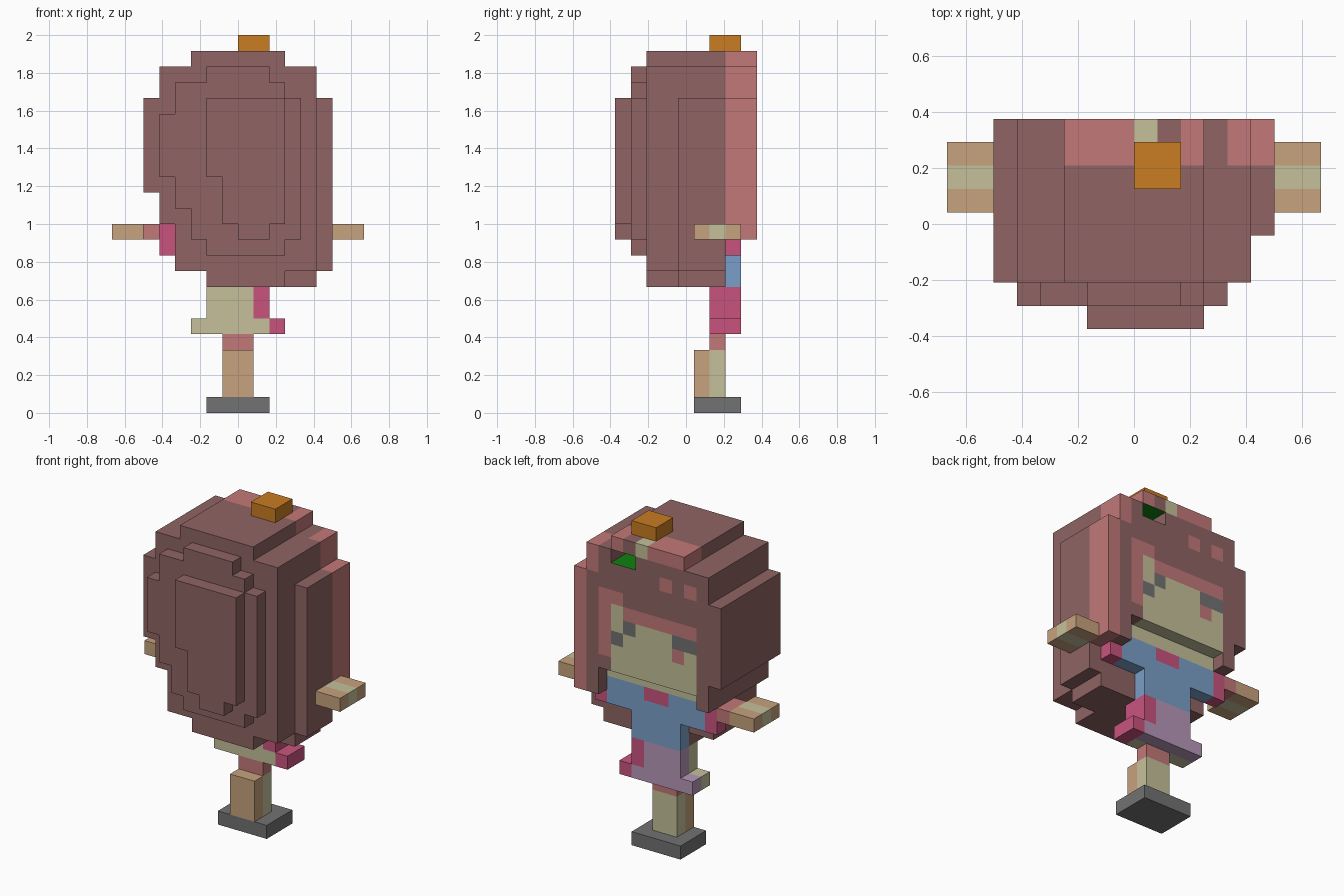
import bpy, bmesh
from itertools import product
from mathutils import Vector

cube = bpy.data.objects.get("Cube")
if cube:
    bpy.data.objects.remove(cube)

U = 1 / 12          # edge of one block
DEPTH = 4.5         # half depth in blocks


def linear(c):
    c /= 255
    return c / 12.92 if c <= 0.04045 else ((c + 0.055) / 1.055) ** 2.4


PALETTE = {
    "brown": "906464", "rose": "c27978", "khaki": "c5c09a", "tan": "c7a27d",
    "orange": "c87d22", "grey": "727272", "magenta": "c9547f",
    "blue": "7aa0c8", "purple": "b898ba", "green": "0f820f",
}
NAMES = list(PALETTE)
MATS = []
for name, code in PALETTE.items():
    mat = bpy.data.materials.new(name)
    mat.use_nodes = True
    rgba = [linear(v) for v in bytes.fromhex(code)] + [1]
    mat.diffuse_color = rgba
    mat.node_tree.nodes["Principled BSDF"].inputs["Base Color"].default_value = rgba
    MATS.append(mat)


def box(x0, x1, y0, y1, z0, z1):
    """Set of unit cells filling a block range."""
    return set(product(range(x0, x1), range(y0, y1), range(z0, z1)))


def part(name, cells, rule):
    """Skin a set of cells; rule is a colour name or a function of cell and side."""
    bm = bmesh.new()
    for cell in sorted(cells):
        for axis, side in product(range(3), (-1, 1)):
            near = list(cell)
            near[axis] += side
            if tuple(near) in cells:
                continue
            corners = []
            for a, b in ((0, 0), (1, 0), (1, 1), (0, 1)):
                p = Vector(cell)
                p[axis] += side > 0
                p[(axis + 1) % 3] += a
                p[(axis + 2) % 3] += b
                corners.append(bm.verts.new(((p.x) * U, (p.y - DEPTH) * U, p.z * U)))
            if side < 0:
                corners.reverse()
            face = bm.faces.new(corners)
            colour = rule if isinstance(rule, str) else rule(*cell, axis, side)
            face.material_index = NAMES.index(colour)
    bmesh.ops.remove_doubles(bm, verts=bm.verts, dist=U / 100)
    bmesh.ops.dissolve_limit(bm, angle_limit=0.01, verts=bm.verts, edges=bm.edges,
                             delimit={'MATERIAL'})
    mesh = bpy.data.meshes.new(name)
    bm.to_mesh(mesh)
    bm.free()
    for mat in MATS:
        mesh.materials.append(mat)
    obj = bpy.data.objects.new(name, mesh)
    bpy.context.collection.objects.link(obj)
    return obj


# Stand, leg and knee
part("stand", box(-2, 2, 5, 8, 0, 1), "grey")
part("leg", box(-1, 1, 5, 7, 1, 4), lambda x, y, z, a, s: "tan" if y == 5 else "khaki")
part("knee", box(-1, 1, 6, 7, 4, 5), "rose")


# Skirt with a bright side panel
def skirt_colour(x, y, z, a, s):
    if x == 2 or (x == 1 and z > 5):
        return "magenta"
    return "purple" if y == 7 else "khaki"


part("skirt", box(-2, 2, 6, 8, 5, 8) | box(-3, 3, 6, 8, 5, 6), skirt_colour)


# Shirt with sleeves, cuffs and collar
def shirt_colour(x, y, z, a, s):
    if x in (-5, 4) or (x in (-1, 0) and z == 11):
        return "magenta"
    return "blue"


part("shirt", box(-2, 2, 7, 8, 8, 10) | box(-5, 5, 7, 8, 10, 12), shirt_colour)
part("neck", box(-4, 4, 7, 8, 12, 13), "khaki")

# Forearms and hands
for side, x0 in (("left", 6), ("right", -8)):
    part(side + "_hand", box(x0, x0 + 2, 5, 8, 11, 12),
         lambda x, y, z, a, s: "khaki" if y == 6 else "tan")
part("left_wrist", box(5, 6, 7, 8, 11, 12), "rose")
part("right_wrist", box(-6, -5, 6, 8, 11, 12), "rose")

# Hair: main mass
hair = (box(-3, 3, 2, 9, 22, 23) | box(-5, 5, 2, 9, 20, 22)
        | box(-6, 5, 2, 9, 14, 20) | box(5, 6, 4, 9, 13, 20)
        | box(-5, 5, 2, 9, 13, 14) | box(-5, 5, 2, 7, 12, 13)
        | box(-4, 5, 2, 7, 9, 12) | box(5, 6, 4, 7, 9, 13)
        | box(-2, 3, 2, 4, 8, 9) | box(-2, 5, 4, 7, 8, 9))
# Locks framing the face
hair |= box(-5, -4, 7, 9, 12, 13) | box(4, 6, 7, 9, 12, 13) | box(4, 6, 8, 9, 11, 12)
# Layered bulge opposite the face
hair |= (box(-2, 2, 1, 2, 21, 22) | box(-4, 3, 1, 2, 20, 21) | box(-4, 4, 1, 2, 11, 20)
         | box(-5, -4, 1, 2, 15, 19) | box(-2, 3, 1, 2, 10, 11))
hair -= box(-4, -3, 1, 2, 11, 13)
hair |= (box(-2, 3, 0, 1, 15, 20) | box(-1, 3, 0, 1, 12, 15) | box(0, 2, 0, 1, 11, 12))
# Slot for the leaf, and room for the face and stalk
slot = box(1, 3, 7, 9, 21, 22)
face = box(-4, 3, 8, 9, 13, 18)
stalk = box(0, 1, 8, 9, 22, 23)
hair -= slot | face | stalk


def hair_colour(x, y, z, axis, side):
    near = [x, y, z]
    near[axis] += side
    if axis == 2 and tuple(near) in slot:
        return "green"
    if y < 7 or (x, y, z) == (1, 8, 22):
        return "brown"
    if x == 5 or (x == 4 and z > 19) or (x > -4 and z == 22):
        return "rose"
    if y == 8 and axis == 1:
        fringe = (x == 3 and 13 < z < 19) or (x, z) == (2, 18)
        spots = z == 20 and x in (-2, -4)
        if fringe or spots:
            return "rose"
    return "brown"


part("hair", hair, hair_colour)

# Face with fringe shade, eyes and cheek
EYES = {(1, 16), (2, 15), (-3, 16), (-4, 16)}


def face_colour(x, y, z, axis, side):
    if axis == 1:
        if (x, z) in EYES:
            return "grey"
        if (z == 17 and x < 2) or (x, z) == (-3, 15):
            return "rose"
    return "khaki"


part("face", face, face_colour)
part("stalk", stalk, "khaki")
part("topknot", box(0, 2, 6, 8, 23, 24), "orange")
